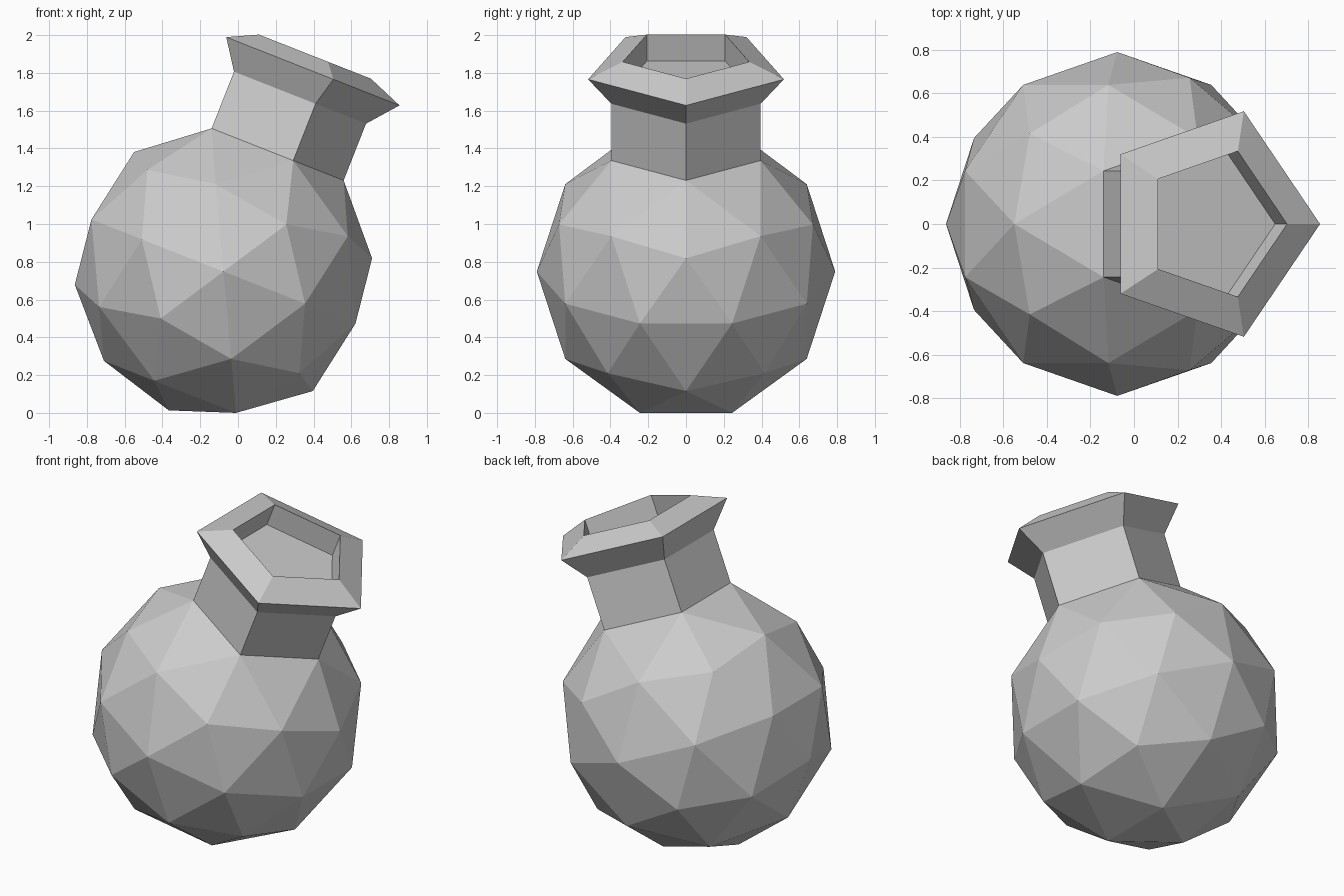
import bpy, bmesh
from math import atan2, radians
from mathutils import Matrix, Vector

if "Cube" in bpy.data.objects:
    bpy.data.objects.remove(bpy.data.objects["Cube"])

R = 0.79                 # body radius
TILT = radians(21.5)     # lean of the flask towards +x
CENTRE = Vector((-0.077, 0, 0.7485))

bm = bmesh.new()

# Round faceted body
bmesh.ops.create_icosphere(bm, subdivisions=2, radius=R)

# Open the pole: the five vertices around it become the neck base
pole = max(bm.verts, key=lambda v: v.co.z)
ring = [e.other_vert(pole) for e in pole.link_edges]
ring.sort(key=lambda v: atan2(v.co.y, v.co.x))
bmesh.ops.delete(bm, geom=[pole], context='VERTS')
for v in ring:
    v.co.z += 0.01
base_r = ring[0].co.xy.length

# Five-sided neck, flared lip, bevelled rim and recessed mouth: (radius, height)
for r, h in [(base_r, 1.005), (0.545, 1.16), (0.352, 1.236), (0.352, 1.086)]:
    new = [bm.verts.new((*(v.co.xy.normalized() * r), h)) for v in ring]
    for i in range(5):
        j = (i + 1) % 5
        bm.faces.new((ring[i], ring[j], new[j], new[i]))
    ring = new

# Surface closing the mouth
bm.faces.new(ring)

# Lean the flask and set it on the ground
bmesh.ops.transform(bm, verts=bm.verts,
                    matrix=Matrix.Translation(CENTRE) @ Matrix.Rotation(TILT, 4, 'Y'))
low = min(v.co.z for v in bm.verts)
bmesh.ops.translate(bm, verts=bm.verts, vec=(0, 0, -low))
bmesh.ops.recalc_face_normals(bm, faces=bm.faces)

mesh = bpy.data.meshes.new("round_flask")
bm.to_mesh(mesh)
bm.free()
bpy.context.collection.objects.link(bpy.data.objects.new("round_flask", mesh))
